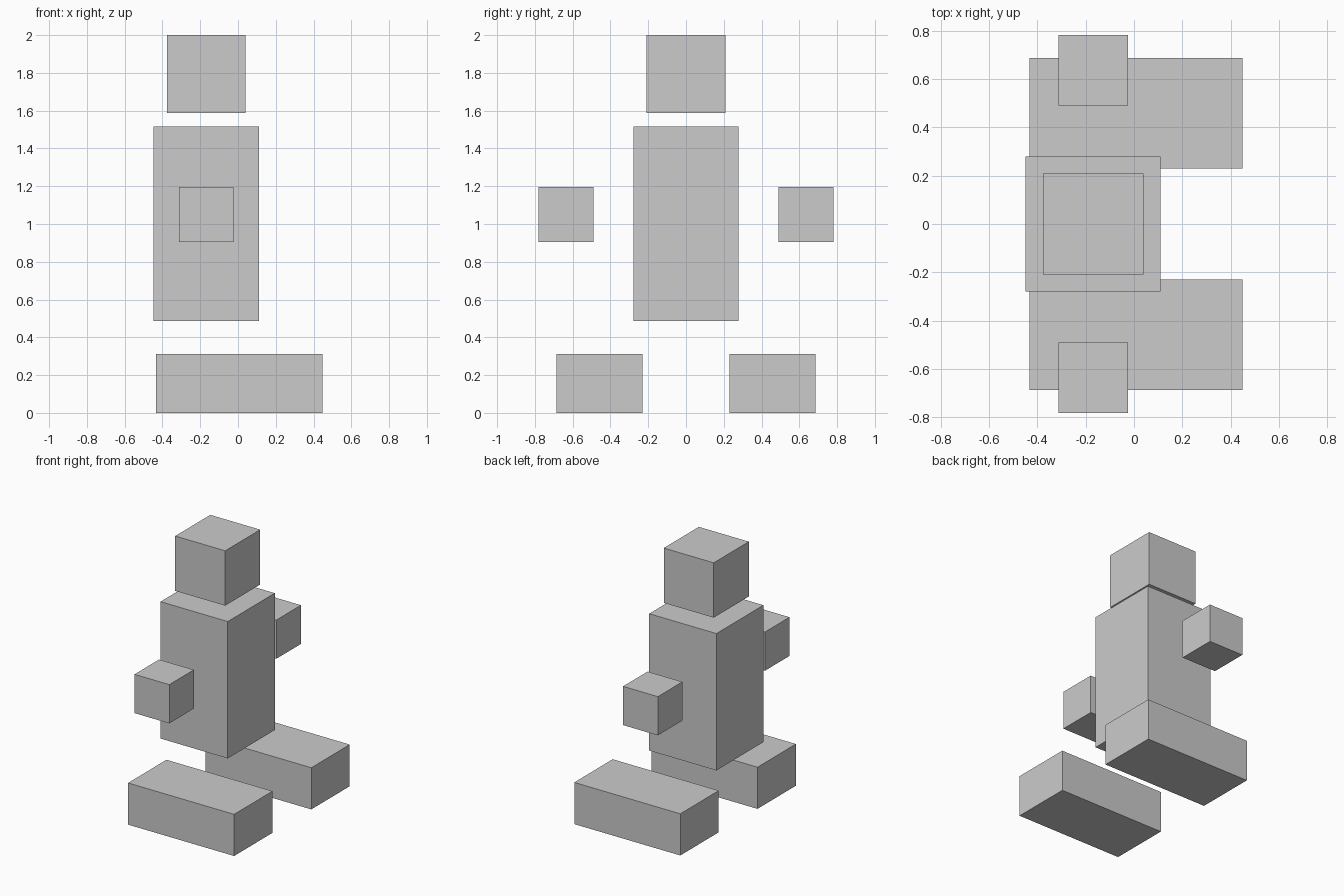
import bpy

if "Cube" in bpy.data.objects:
    bpy.data.objects.remove(bpy.data.objects["Cube"])


def box(name, x, y, z):
    """Axis-aligned box from (min, max) ranges."""
    lo, hi = zip(x, y, z)
    centre = [(a + b) / 2 for a, b in zip(lo, hi)]
    bpy.ops.mesh.primitive_cube_add(size=1, location=centre)
    ob = bpy.context.object
    ob.name = name
    ob.scale = [b - a for a, b in zip(lo, hi)]
    bpy.ops.object.transform_apply(location=False, rotation=False, scale=True)
    return ob


# Central parts
box("torso", (-0.448, 0.11), (-0.279, 0.279), (0.487, 1.515))
box("head", (-0.376, 0.039), (-0.208, 0.208), (1.588, 2.0))

# Paired hands and feet, one on each side
for side, s in (("right", -1), ("left", 1)):
    box(side + "_hand", (-0.313, -0.024), sorted((s * 0.49, s * 0.781)), (0.906, 1.197))
    box(side + "_foot", (-0.433, 0.448), sorted((s * 0.23, s * 0.686)), (0.0, 0.313))
